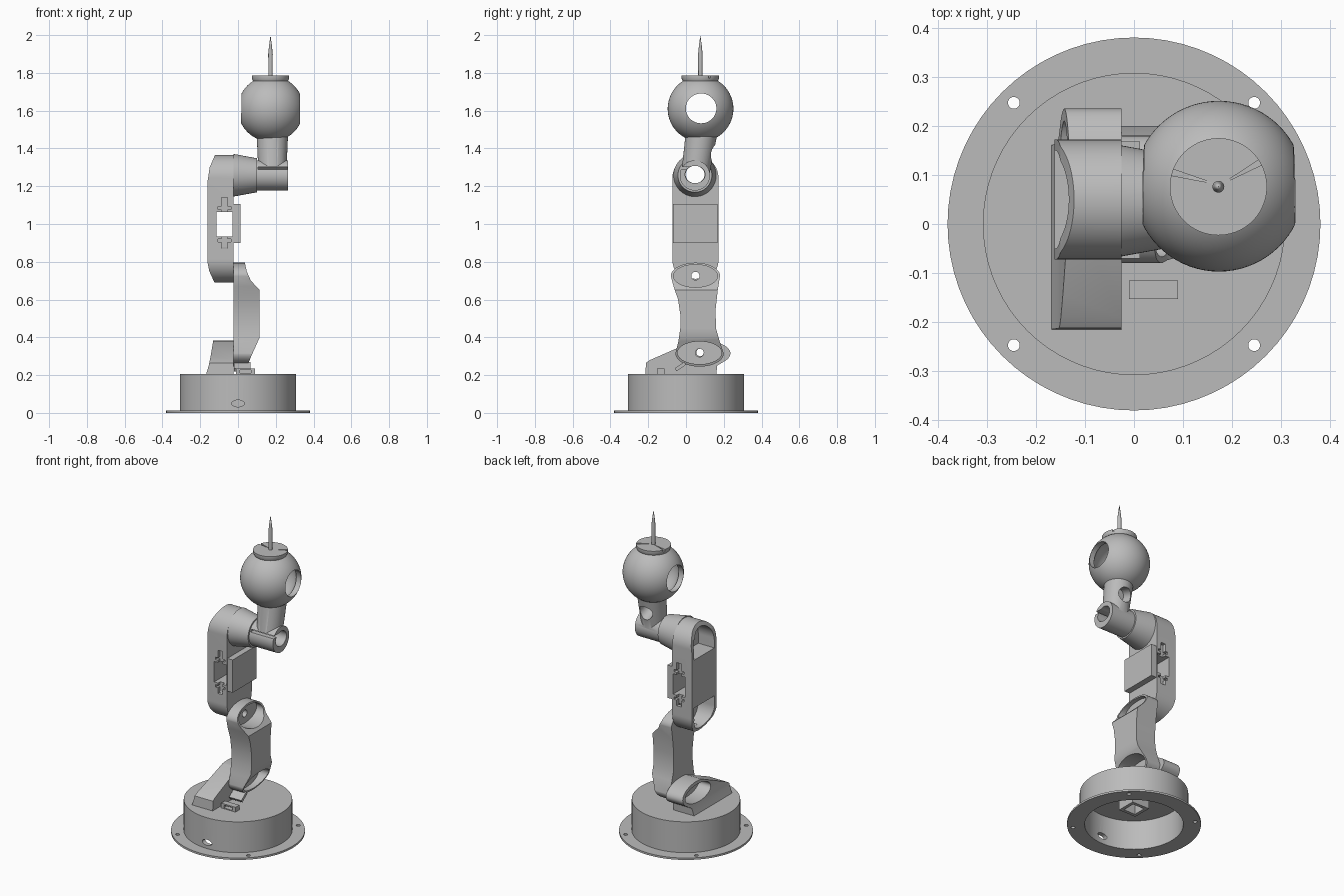
import bpy, bmesh
from math import cos, sin, pi
from mathutils import Vector

cube = bpy.data.objects.get("Cube")
if cube:
    bpy.data.objects.remove(cube, do_unlink=True)

grey = bpy.data.materials.new("plain grey")
grey.use_nodes = True
tone = (0.5, 0.5, 0.5, 1)
grey.diffuse_color = tone
grey.node_tree.nodes["Principled BSDF"].inputs["Base Color"].default_value = tone


def finish(name, bm):
    bmesh.ops.remove_doubles(bm, verts=bm.verts, dist=1e-5)
    bmesh.ops.recalc_face_normals(bm, faces=bm.faces)
    mesh = bpy.data.meshes.new(name)
    bm.to_mesh(mesh)
    bm.free()
    mesh.materials.append(grey)
    obj = bpy.data.objects.new(name, mesh)
    bpy.context.collection.objects.link(obj)
    return obj


def prism(name, pts, axis, a, b):
    """Outline in the plane across the axis, extruded from a to b."""
    bm = bmesh.new()
    k = "xyz".index(axis)
    place = lambda p, t: Vector(list(p[:k]) + [t] + list(p[k:]))
    face = bm.faces.new([bm.verts.new(place(p, a)) for p in pts])
    new = bmesh.ops.extrude_face_region(bm, geom=[face])["geom"]
    shift = Vector()
    shift[k] = b - a
    bmesh.ops.translate(bm, vec=shift, verts=[v for v in new if isinstance(v, bmesh.types.BMVert)])
    return finish(name, bm)


def oval(u, v, ru, rv, start=0, sweep=2 * pi, n=48):
    count = n if sweep > 6 else n + 1
    return [(u + ru * cos(start + sweep * i / n), v + rv * sin(start + sweep * i / n)) for i in range(count)]


def box(name, x, y, z):
    return prism(name, [(x[0], y[0]), (x[1], y[0]), (x[1], y[1]), (x[0], y[1])], "z", *z)


def lathe(name, profile, centre=(0, 0, 0), closed=False, steps=72):
    bm = bmesh.new()
    vs = [bm.verts.new((r, 0, z)) for r, z in profile]
    edges = [bm.edges.new(pair) for pair in zip(vs, vs[1:])]
    if closed:
        edges.append(bm.edges.new((vs[-1], vs[0])))
    bmesh.ops.spin(bm, geom=vs + edges, axis=(0, 0, 1), cent=(0, 0, 0), angle=2 * pi, steps=steps)
    bmesh.ops.translate(bm, vec=centre, verts=bm.verts)
    return finish(name, bm)


def limb(name, p0, r0, p1, r1):
    p0, p1 = Vector(p0), Vector(p1)
    d = p1 - p0
    bm = bmesh.new()
    bmesh.ops.create_cone(bm, cap_ends=True, segments=56, radius1=r0, radius2=r1, depth=d.length)
    turn = d.to_track_quat("Z", "Y").to_matrix()
    bmesh.ops.rotate(bm, matrix=turn, verts=bm.verts)
    bmesh.ops.translate(bm, vec=(p0 + p1) / 2, verts=bm.verts)
    return finish(name, bm)


def combine(obj, kind, *tools):
    bpy.context.view_layer.objects.active = obj
    for tool in tools:
        mod = obj.modifiers.new("shape", "BOOLEAN")
        mod.operation, mod.solver, mod.object = kind, "EXACT", tool
        bpy.ops.object.modifier_apply(modifier=mod.name)
        bpy.data.objects.remove(tool, do_unlink=True)
    return obj


# Hollow base drum with bolt flange and cable hole
base = lathe("base_drum", [(0, 0.205), (0.308, 0.205), (0.308, 0.012), (0.38, 0.012), (0.38, 0),
                           (0.28, 0), (0.28, 0.185), (0, 0.185)])
for sx in (-1, 1):
    for sy in (-1, 1):
        combine(base, "DIFFERENCE", prism("hole", oval(sx * 0.245, sy * 0.247, 0.012, 0.012, n=20), "z", -0.1, 0.1))
combine(base, "DIFFERENCE", prism("hole", oval(0, 0.05, 0.033, 0.018), "y", -0.4, -0.2))

# Square collar below the deck
collar = box("motor_collar", (-0.06, 0.06), (-0.06, 0.06), (0.1, 0.19))
combine(collar, "DIFFERENCE", box("cut", (-0.04, 0.04), (-0.04, 0.04), (0, 0.18)))

# Shoulder bracket on the deck, with an open cup on its right side
side = [(-0.215, 0.2), (0.16, 0.2), (0.165, 0.25)] + oval(0.085, 0.315, 0.15, 0.068, -0.6, 2.5) + [(-0.19, 0.28), (-0.212, 0.265)]
bracket = prism("shoulder_bracket", side, "x", -0.3, 0.1)
combine(bracket, "INTERSECT", prism("cut", [(-0.17, 0.2), (-0.155, 0.25), (-0.145, 0.3), (-0.13, 0.39),
                                           (-0.025, 0.39), (-0.025, 0.2)], "y", -0.5, 0.5))
combine(bracket, "DIFFERENCE", prism("cut", oval(0.085, 0.315, 0.125, 0.05), "x", -0.3, -0.06),
        prism("cut", oval(0.075, 0.32, 0.02, 0.02), "x", -0.1, 0.1))

# Small cable connectors
plug = box("deck_connector", (-0.01, 0.09), (-0.153, -0.115), (0.2, 0.235))
combine(plug, "DIFFERENCE", box("cut", (0.01, 0.07), (-0.2, -0.125), (0.21, 0.227)))
prism("tilted_connector", [(-0.06, 0.235), (-0.05, 0.22), (0, 0.255), (-0.01, 0.27)], "x", -0.02, 0.065)

# Lower link: waisted bar with a cup at each end
side = (oval(0.05, 0.725, 0.13, 0.07, 0, pi)
        + [(-0.066, 0.67), (-0.042, 0.6), (-0.03, 0.52), (-0.03, 0.45), (-0.04, 0.38)]
        + oval(0.072, 0.315, 0.128, 0.07, pi, pi)
        + [(0.175, 0.39), (0.158, 0.45), (0.157, 0.55), (0.168, 0.65)])
link = prism("lower_link", side, "x", -0.025, 0.2)
combine(link, "INTERSECT", prism("cut", [(-0.1, 0.81), (0.035, 0.8), (0.046, 0.75), (0.068, 0.7), (0.115, 0.65),
                                        (0.115, 0.4), (0.07, 0.3), (0.045, 0.24), (-0.1, 0.24)], "y", -0.5, 0.5))
for y, z in ((0.05, 0.725), (0.072, 0.318)):
    combine(link, "DIFFERENCE", prism("cut", oval(y, z, 0.117, 0.06), "x", 0.012, 0.3),
            prism("cut", oval(y, z, 0.022, 0.022), "x", -0.1, 0.1))

# Upper arm: capsule with sloped ends, end cups and a window
side = oval(0.05, 1.243, 0.122, 0.122, 0, pi) + oval(0.05, 0.812, 0.122, 0.122, pi, pi)
arm = prism("upper_arm", side, "x", -0.3, -0.025)
combine(arm, "INTERSECT", prism("cut", [(-0.12, 1.37), (-0.15, 1.3), (-0.162, 1.22), (-0.162, 0.8),
                                       (-0.152, 0.75), (-0.12, 0.68), (0.1, 0.68), (0.1, 1.37)], "y", -0.5, 0.5))
combine(arm, "UNION", box("cut", (-0.1, 0.012), (-0.07, 0.168), (0.9, 1.105)))
for z, s in ((1.235, 1), (0.815, -1)):
    pocket = oval(0.05, z, 0.1, 0.105, 0, s * pi) + [(-0.05, z - s * 0.06), (0.15, z - s * 0.06)]
    combine(arm, "DIFFERENCE", prism("cut", pocket, "x", -0.3, -0.05))
combine(arm, "DIFFERENCE", box("cut", (-0.115, -0.03), (-0.3, 0.4), (0.935, 1.063)),
        prism("cut", oval(0.05, 0.725, 0.022, 0.022), "x", -0.1, 0.1),
        prism("cut", oval(0.048, 1.262, 0.05, 0.046), "x", -0.1, 0.1))
for y in ((-0.1, -0.05), (0.15, 0.2)):
    combine(arm, "DIFFERENCE", box("cut", (-0.088, -0.056), y, (0.87, 1.14)))
    for z in ((0.905, 0.92), (1.078, 1.093)):
        combine(arm, "DIFFERENCE", box("cut", (-0.105, -0.038), y, z))

# Elbow hub, wrist tube and neck in one casting
elbow = limb("elbow_and_neck", (-0.025, 0.047, 1.258), 0.113, (0.1, 0.047, 1.258), 0.09)
combine(elbow, "UNION", limb("part", (0.06, 0.047, 1.257), 0.08, (0.265, 0.047, 1.257), 0.08),
        limb("part", (0.182, 0.05, 1.27), 0.074, (0.182, 0.081, 1.475), 0.083))
combine(elbow, "DIFFERENCE", prism("cut", oval(0.048, 1.262, 0.053, 0.046), "x", -0.2, 0.4),
        box("cut", (0.105, 0.3), (-0.2, 0.03), (1.288, 1.303)),
        limb("cut", (0.182, 0.25, 1.34), 0.05, (0.182, 0.075, 1.4), 0.04))

# Hollow ball head with a side-to-side opening
ball = lathe("ball_head", oval(0, 0, 0.174, 0.174, -pi / 2, pi, 40), (0.173, 0.077, 1.61))
combine(ball, "DIFFERENCE", lathe("cut", oval(0, 0, 0.145, 0.145, -pi / 2, pi, 32), (0.173, 0.077, 1.61)),
        prism("cut", oval(0.08, 1.612, 0.081, 0.079), "x", -0.2, 0.6))

# Flared tool cap with two fine grooves
cap = lathe("tool_cap", [(0, 1.74), (0.083, 1.74), (0.092, 1.755), (0.099, 1.77), (0.099, 1.785), (0, 1.785)], (0.172, 0.076, 0))
for groove in ([(0.165, 0.082), (0.07, 0.115), (0.07, 0.1)], [(0.18, 0.082), (0.27, 0.125), (0.265, 0.138)]):
    combine(cap, "DIFFERENCE", prism("cut", groove, "z", 1.772, 1.8))

# Pointed stylus
lathe("stylus", [(0, 1.77), (0.011, 1.77), (0.012, 1.9), (0.008, 1.94), (0, 2.0)], (0.172, 0.076, 0), steps=20)

for obj in bpy.context.collection.objects:
    if obj.type == "MESH":
        bpy.ops.object.select_all(action="DESELECT")
        obj.select_set(True)
        bpy.context.view_layer.objects.active = obj
        bpy.ops.object.shade_smooth_by_angle(angle=0.6)
